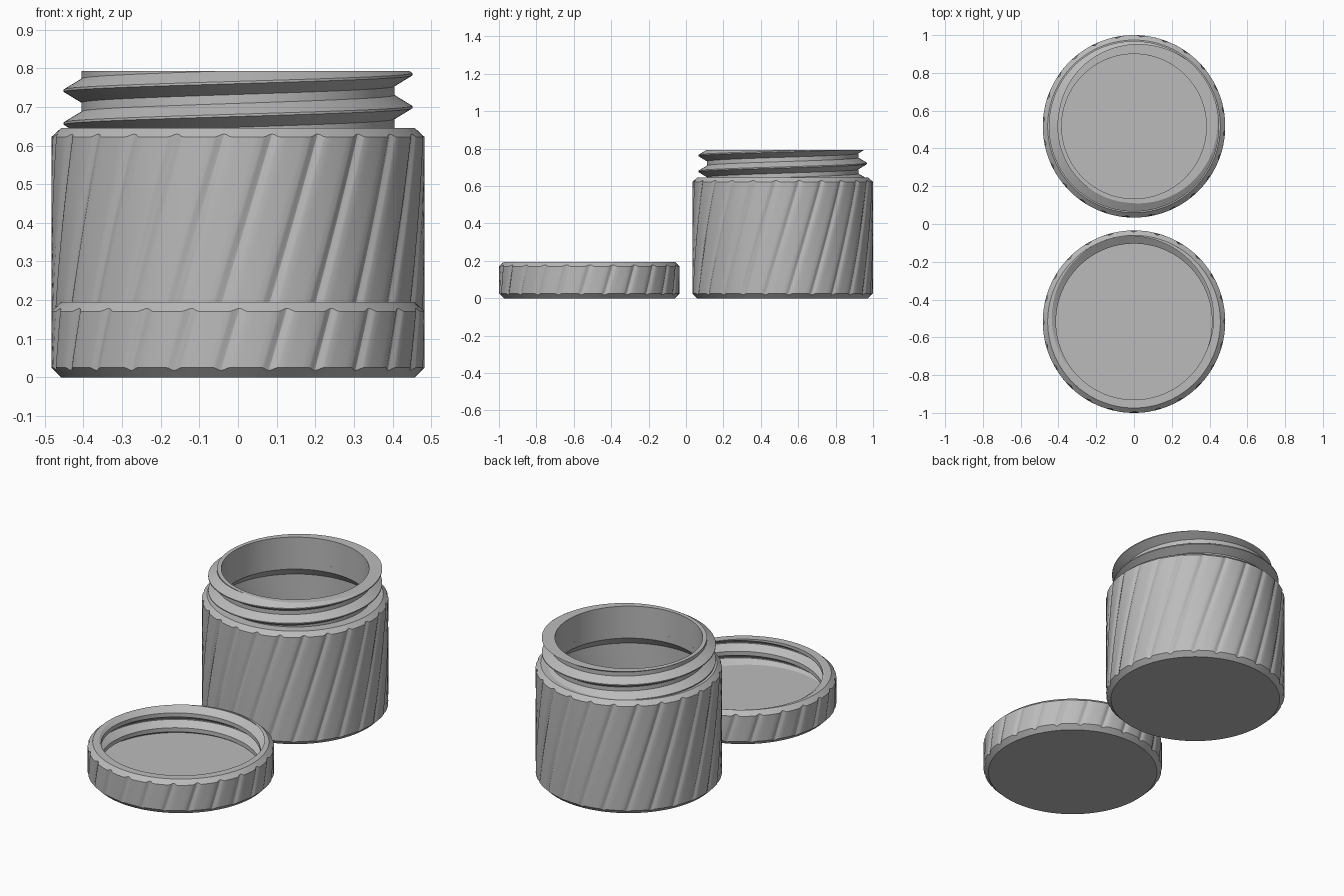
import bpy
import bmesh
from math import radians, cos, sin, pi

cube = bpy.data.objects.get("Cube")
if cube:
    bpy.data.objects.remove(cube, do_unlink=True)

GREY = (0.5, 0.5, 0.5, 1.0)
grey = bpy.data.materials.new("plain_grey")
grey.use_nodes = True
grey.diffuse_color = GREY
grey.node_tree.nodes["Principled BSDF"].inputs["Base Color"].default_value = GREY

RADIUS = 0.483      # outer wall
CENTRE = 0.517      # distance of each part from the middle
CHAMFER = 0.026
FLUTES = 24
TWIST = radians(36)  # flute turn per unit of height
PITCH = 0.085


def polar(angle, r, z):
    return (r * cos(angle), r * sin(angle), z)


def loft(name, rings, y, cap_first=False, cap_last=False):
    """Skin a list of rings; each ring's last point repeats its first."""
    bm = bmesh.new()
    rows = [[bm.verts.new(p) for p in ring] for ring in rings]
    for low, high in zip(rows, rows[1:]):
        for j in range(len(low) - 1):
            bm.faces.new((low[j], low[j + 1], high[j + 1], high[j]))
    if cap_first:
        bm.faces.new(rows[0][-2::-1])
    if cap_last:
        bm.faces.new(rows[-1][:-1])
    bmesh.ops.remove_doubles(bm, verts=bm.verts[:], dist=0.00005)
    bmesh.ops.dissolve_degenerate(bm, edges=bm.edges[:], dist=0.00005)
    mesh = bpy.data.meshes.new(name)
    bm.to_mesh(mesh)
    bm.free()
    mesh.materials.append(grey)
    obj = bpy.data.objects.new(name, mesh)
    obj.location.y = y
    bpy.context.collection.objects.link(obj)
    bpy.ops.object.select_all(action='DESELECT')
    obj.select_set(True)
    bpy.context.view_layer.objects.active = obj
    bpy.ops.object.shade_smooth_by_angle(angle=radians(25))
    return obj


# Fluted outer wall: shallow rounded grooves that climb in a slow spiral
GROOVE = 2.7
STEPS = [-7.5, -5, -2.7, -1.8, -0.9, 0, 0.9, 1.8, 2.7, 5]


def fluted_wall(top, phase, rows):
    columns = []
    for k in range(FLUTES):
        for s in STEPS:
            depth = 0.008 * (0.5 + 0.5 * cos(pi * s / GROOVE)) if abs(s) < GROOVE else 0
            columns.append((radians(phase + s + k * 360 / FLUTES), depth))
    columns.append((columns[0][0] + 2 * pi, columns[0][1]))

    def plain(r, z):
        return [polar(a + TWIST * z, r, z) for a, d in columns]

    rings = [plain(RADIUS - CHAMFER, 0)]
    for i in range(rows + 1):
        ring = []
        for a, d in columns:
            # grooves run out into the chamfers
            low, high = CHAMFER - d, top - CHAMFER + 0.002 + d
            z = low + (high - low) * i / rows
            ring.append(polar(a + TWIST * z, RADIUS - d, z))
        rings.append(ring)
    rings.append(plain(RADIUS - CHAMFER, top))
    return rings, plain


# Helical thread surface trimmed flat between two heights
def thread_rows(peak, r_min, r_max, bottom, top, count=180):
    flat, foot = 0.003, 0.031

    def radius(turn, z):
        d = (z - peak - PITCH * turn) % PITCH
        d = min(d, PITCH - d)
        t = min(1, max(0, (foot - d) / (foot - flat)))
        return r_min + (r_max - r_min) * t

    rows = []
    for n in range(-3, 4):
        for offset in (-foot, -flat, flat, foot):
            row = []
            for j in range(count + 1):
                turn = j / count
                z = peak + PITCH * (n + turn) + offset
                z = min(top, max(bottom, z))
                row.append(polar(2 * pi * turn, radius(turn, z), z))
            rows.append(row)
    return rows


def circle(r, z, count=180):
    return [polar(2 * pi * j / count, r, z) for j in range(count + 1)]


# Jar body: fluted wall, shoulder and hollow inside with a floor
SHOULDER, JAR_TOP, MOUTH = 0.646, 0.793, 0.383
rings, plain = fluted_wall(SHOULDER, -102, 16)
inside = [(MOUTH, SHOULDER), (MOUTH, 0.61), (0.44, 0.555), (0.44, 0.045)]
rings += [plain(r, z) for r, z in inside]
loft("jar_body", rings, CENTRE, cap_first=True, cap_last=True)

# Jar neck: outside thread, flat rim and bore
rows = thread_rows(0.6995, 0.405, 0.451, SHOULDER, JAR_TOP)
rows += [circle(MOUTH, JAR_TOP), circle(MOUTH, SHOULDER)]
loft("jar_threaded_neck", rows, CENTRE)

# Lid, lying upside down in front: fluted shell
LID_TOP = 0.195
rings, plain = fluted_wall(LID_TOP, -96, 5)
loft("lid_shell", rings, -CENTRE, cap_first=True)

# Lid inside: rim, inner thread and floor
rows = thread_rows(0.169, 0.413, 0.455, 0.045, LID_TOP)
rows = [circle(RADIUS - CHAMFER, LID_TOP)] + rows[::-1]
loft("lid_inner_thread", rows, -CENTRE, cap_last=True)
